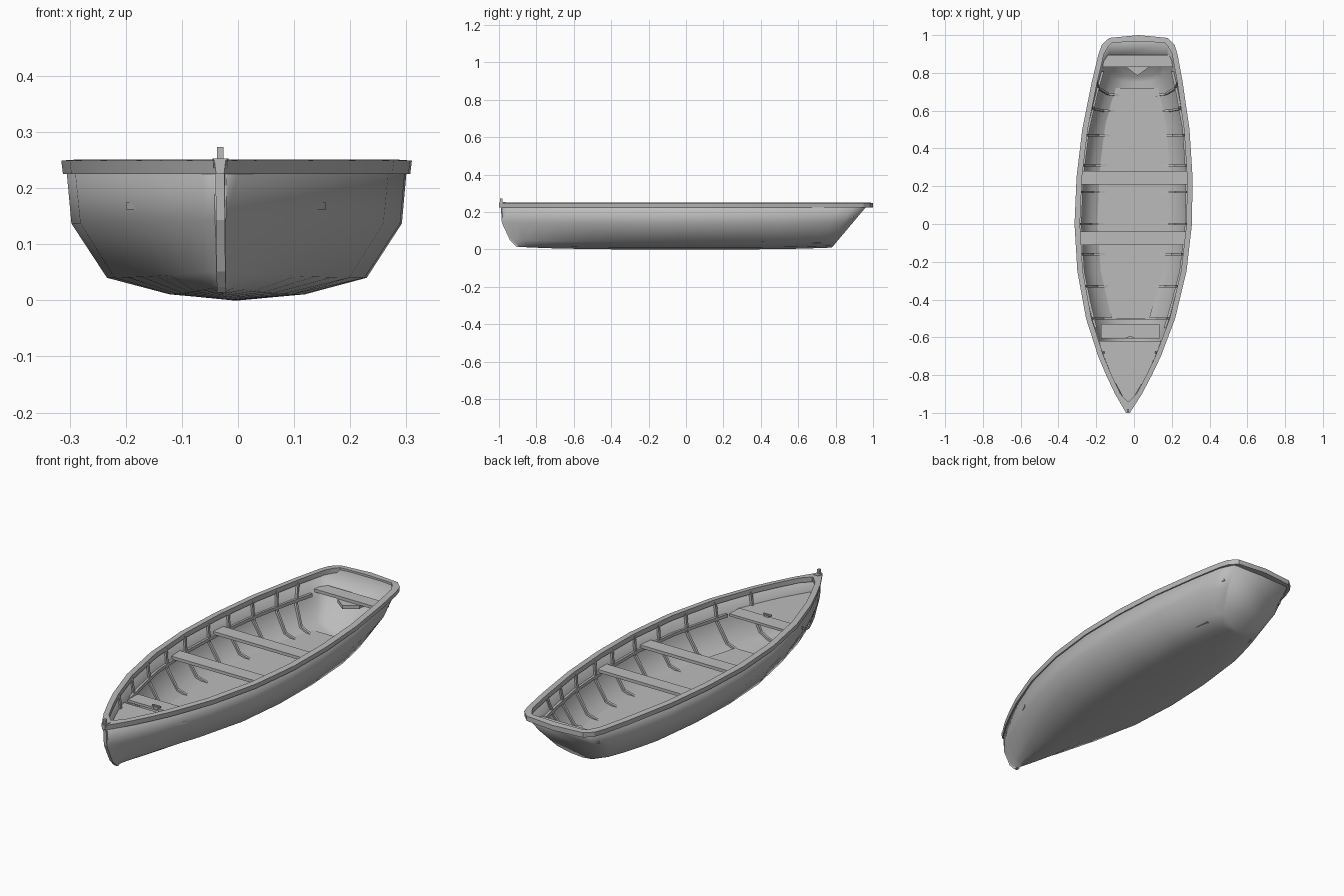
import bpy, bmesh, math
from mathutils import Vector

if "Cube" in bpy.data.objects:
    bpy.data.objects.remove(bpy.data.objects["Cube"], do_unlink=True)

grey = bpy.data.materials.new("weathered grey")
grey.use_nodes = True
COLOUR = (0.5, 0.5, 0.5, 1)
grey.diffuse_color = COLOUR
grey.node_tree.nodes["Principled BSDF"].inputs["Base Color"].default_value = COLOUR

# Gunwale: (position along boat, half width)
GUNWALE = [(-0.985, 0.012), (-0.9, 0.062), (-0.8, 0.112), (-0.7, 0.157),
           (-0.5, 0.227), (-0.25, 0.28), (0, 0.302), (0.25, 0.298),
           (0.5, 0.275), (0.75, 0.232), (0.9, 0.2), (0.97, 0.165)]
# Cross-section fractions: height, then width at bow, midship and stern
SECTION = [(0, 0, 0, 0), (0.045, 0.3, 0.39, 0.36), (0.17, 0.55, 0.76, 0.68),
           (0.58, 0.88, 0.97, 0.92), (1, 1, 1, 1)]
TOP = 0.236


def lerp(a, b, t):
    return a + (b - a) * t


def half_width(s):
    for (y0, w0), (y1, w1) in zip(GUNWALE, GUNWALE[1:]):
        if s <= y1:
            return lerp(w0, w1, (s - y0) / (y1 - y0))
    return GUNWALE[-1][1]


def section(s):
    """Half cross-section of the hull, keel to gunwale."""
    bow = max(0, (-s - 0.2) / 0.785)
    stern = max(0, (s - 0.4) / 0.57)
    keel = 0.014 * bow ** 2 + 0.01 * stern
    rake_bow = max(0, (-s - 0.7) / 0.285)
    rake_stern = max(0, (s - 0.5) / 0.47) ** 1.5
    w = half_width(s)
    points = []
    for t, fb, fm, fs in SECTION:
        f = lerp(fm, fb, bow) if s < 0 else lerp(fm, fs, stern)
        y = s + 0.085 * rake_bow * (1 - t) ** 3 - 0.19 * rake_stern * (1 - t)
        x = w * f if s > -0.98 else w * (0.5 + 0.5 * t if t else 0)
        points.append(Vector((x, y, lerp(keel, TOP, t))))
    return points


def mirror(p):
    return Vector((-p[0], p[1], p[2]))


def build(name, verts, faces, smooth=None, outward=False):
    bm = bmesh.new()
    # The centreline leans slightly to one side
    vs = [bm.verts.new((v[0] + 0.028 * v[1] - 0.004, v[1], v[2])) for v in verts]
    for f in faces:
        bm.faces.new([vs[i] for i in f])
    bmesh.ops.recalc_face_normals(bm, faces=bm.faces[:])
    if outward and sum(f.normal.z * f.calc_area() for f in bm.faces) > 0:
        bmesh.ops.reverse_faces(bm, faces=bm.faces[:])
    me = bpy.data.meshes.new(name)
    bm.to_mesh(me)
    bm.free()
    if smooth:
        me.shade_smooth()
        me.set_sharp_from_angle(angle=math.radians(smooth))
    me.materials.append(grey)
    ob = bpy.data.objects.new(name, me)
    bpy.context.scene.collection.objects.link(ob)
    return ob


def loft(name, rows, around=False, along=False, caps=True, **kw):
    """Skin equal-length rows of points."""
    n, m = len(rows[0]), len(rows)
    faces = []
    for i in range(m if along else m - 1):
        for j in range(n if around else n - 1):
            a, b = i * n, (i + 1) % m * n
            k = (j + 1) % n
            faces.append((a + j, a + k, b + k, b + j))
    if caps and not along:
        faces += [tuple(range(n)), tuple(range((m - 1) * n, m * n))]
    return build(name, [p for r in rows for p in r], faces, **kw)


def slab(name, outline, z0, z1):
    """Flat board from half an outline of (half width, y)."""
    ring = outline + [(-x, y) for x, y in reversed(outline) if x > 0]
    return loft(name, [[(x, y, z) for x, y in ring] for z in (z0, z1)], around=True)


def board(name, y0, y1, w0, w1, z0, z1):
    return slab(name, [(w0, y0), (w1, y1)], z0, z1)


# Hull shell with flat stem and raked transom
stations = [y for y, w in GUNWALE] + [-0.95, -0.6, -0.37, 0.62, 0.83]
rows = []
for s in sorted(stations):
    half = section(s)
    rows.append([mirror(p) for p in reversed(half[1:])] + half)
hull = loft("hull", rows, smooth=50, outward=True)
shell = hull.modifiers.new("plank thickness", 'SOLIDIFY')
shell.thickness = 0.011
shell.offset = -1

# Rim running all round the top
outer = [(0.01, -1)] + [(w + 0.009, y) for y, w in GUNWALE[1:-1]]
outer += [(0.192, 0.95), (0.155, 0.985), (0, 1)]
inner = [(0.003, -0.94)] + [(w - 0.02, y) for y, w in GUNWALE[1:-1]]
inner += [(0.158, 0.94), (0.14, 0.96), (0, 0.966)]
ring = [[(o[0] - 0.003, o[1], 0.225), (o[0], o[1], 0.249),
         (i[0], i[1], 0.251), (i[0], i[1], 0.227)] for o, i in zip(outer, inner)]
ring[-1][0] = (0, 1, 0.225)
ring += [[mirror(p) for p in r] for r in reversed(ring[:-1])]
loft("rim", ring, around=True, along=True, smooth=25)

# Stem strip and bow post
stem = [(p.y, p.z) for p in section(-0.985)]
loft("stem", [[(-0.008, y - 0.006, z), (0.008, y - 0.006, z),
               (0.008, y + 0.012, z), (-0.008, y + 0.012, z)] for y, z in stem],
     around=True)
board("stem_cap", -0.998, -0.965, 0.012, 0.014, 0.236, 0.253)
board("bow_post", -0.994, -0.98, 0.006, 0.006, 0.24, 0.273)


# Ribs and seat risers against the inside of the hull
def inset(points, depth):
    result = []
    for i, p in enumerate(points):
        d = points[min(i + 1, len(points) - 1)] - points[max(i - 1, 0)]
        result.append(p + Vector((-d.z, 0, d.x)).normalized() * depth)
    return result


for s in (-0.68, -0.5, -0.33, -0.16, 0.0, 0.17, 0.31, 0.47, 0.62, 0.75):
    half = section(s)
    full = [mirror(p) for p in reversed(half[1:])] + half
    near, far = inset(full, 0.005), inset(full, 0.021)
    d = Vector((0, 0.006, 0))
    loft("rib", [[a - d, a + d, b + d, b - d] for a, b in zip(near, far)], around=True)

for side in (1, -1):
    strip = []
    for s in (-0.55, -0.4, -0.25, 0, 0.25, 0.5, 0.7, 0.85):
        pts = section(s)
        p = pts[3].lerp(pts[4], 0.15)
        strip.append([((p.x - dx) * side, p.y, p.z + dz)
                      for dx, dz in ((0.006, 0), (0.02, 0), (0.02, 0.016), (0.006, 0.016))])
    loft("seat_riser", strip, around=True)

# Floor boards
slab("floor", [(0.1, -0.5), (0.165, -0.25), (0.19, 0), (0.185, 0.3),
               (0.165, 0.5), (0.135, 0.72)], 0.034, 0.041)

# Seats, bow deck and stern bracket
board("front_thwart", -0.11, -0.04, 0.281, 0.287, 0.165, 0.18)
board("rear_thwart", 0.21, 0.28, 0.284, 0.28, 0.165, 0.18)
board("stern_seat", 0.83, 0.895, 0.186, 0.174, 0.168, 0.183)
board("bow_seat", -0.605, -0.53, 0.155, 0.155, 0.172, 0.184)
slab("bow_deck", [(0.178, -0.62), (0.143, -0.7), (0.095, -0.8), (0.015, -0.94)],
     0.162, 0.174)
slab("stern_bracket", [(0.0, 0.785), (0.06, 0.83), (0.06, 0.86)], 0.15, 0.168)

# Small cleat on the bow seat
board("cleat_base", -0.61, -0.595, 0.012, 0.012, 0.18, 0.192)
board("cleat_bar", -0.606, -0.598, 0.022, 0.022, 0.19, 0.197)
